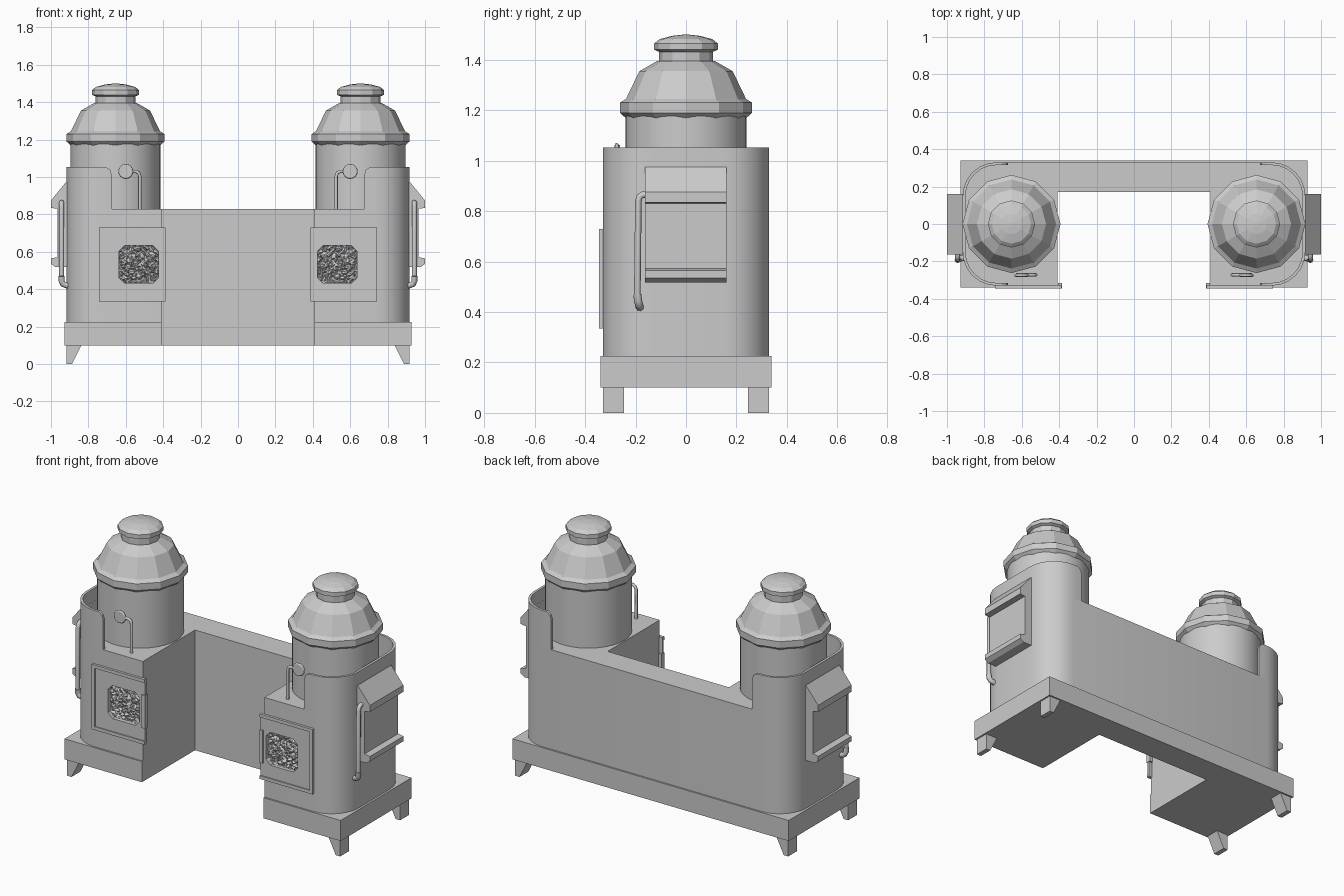
import bpy, bmesh, math, random
from mathutils import Vector

if "Cube" in bpy.data.objects:
    bpy.data.objects.remove(bpy.data.objects["Cube"])

random.seed(4)


def finish(name, bm, mirror="X", smooth=None):
    bmesh.ops.recalc_face_normals(bm, faces=bm.faces[:])
    me = bpy.data.meshes.new(name)
    bm.to_mesh(me)
    bm.free()
    if smooth:
        me.shade_smooth()
        me.set_sharp_from_angle(angle=math.radians(smooth))
    ob = bpy.data.objects.new(name, me)
    bpy.context.collection.objects.link(ob)
    if mirror:
        m = ob.modifiers.new("mirror", "MIRROR")
        m.use_axis = ["X" in mirror, "Y" in mirror, False]
        m.use_mirror_merge = False
    return ob


def prism(name, pts, a, b, plane="XY", mirror="X", smooth=None):
    """Extrude an outline: XY along z, or XZ along y."""
    bm = bmesh.new()
    put = (lambda p, d: (p[0], p[1], d)) if plane == "XY" else (lambda p, d: (p[0], d, p[1]))
    f = bm.faces.new([bm.verts.new(put(p, a)) for p in pts])
    new = bmesh.ops.extrude_face_region(bm, geom=[f])["geom"]
    shift = (0, 0, b - a) if plane == "XY" else (0, b - a, 0)
    bmesh.ops.translate(bm, verts=[v for v in new if isinstance(v, bmesh.types.BMVert)], vec=shift)
    return finish(name, bm, mirror, smooth)


def box(name, x0, x1, y0, y1, z0, z1):
    return prism(name, [(x0, y0), (x1, y0), (x1, y1), (x0, y1)], z0, z1)


def lathe(name, prof, cx, n, smooth=None):
    bm = bmesh.new()
    rings = [[bm.verts.new((cx + r * math.cos(t), r * math.sin(t), z))
              for t in [2 * math.pi * i / n for i in range(n)]] for r, z in prof]
    for a, b in zip(rings, rings[1:]):
        for i in range(n):
            j = (i + 1) % n
            bm.faces.new((a[i], a[j], b[j], b[i]))
    bm.faces.new(rings[0])
    bm.faces.new(rings[-1])
    return finish(name, bm, "X", smooth)


def pipe(name, pts, r):
    for side, s in (("right", 1), ("left", -1)):
        cu = bpy.data.curves.new(name, "CURVE")
        cu.dimensions = "3D"
        cu.bevel_depth, cu.bevel_resolution, cu.use_fill_caps = r, 2, True
        sp = cu.splines.new("POLY")
        sp.points.add(len(pts) - 1)
        for p, (x, y, z) in zip(sp.points, pts):
            p.co = (s * x, y, z, 1)
        bpy.context.collection.objects.link(bpy.data.objects.new(side + "_" + name, cu))


def corner(r, sign, n=6):
    """Rounded outer corner of a tower, running front to side to back."""
    ts = [-90 + 90 * i / n for i in range(n + 1)] if sign < 0 else [90 * i / n for i in range(n + 1)]
    return [(0.736 + r * math.cos(math.radians(t)), sign * 0.15 + r * math.sin(math.radians(t))) for t in ts]


def u_shape(half):
    return half + [(-x, y) for x, y in reversed(half)]


# U-shaped plinth and body
prism("plinth", u_shape([(0.408, 0.17), (0.408, -0.34), (0.928, -0.34), (0.928, 0.34)]),
      0.1, 0.225, mirror=None)
body = prism("body", u_shape([(0.408, 0.17), (0.408, -0.33)] + corner(0.18, -1) + corner(0.18, 1)),
             0.225, 0.83, mirror=None, smooth=30)

# Tapered feet
prism("feet", [(0.918, 0.1), (0.838, 0.1), (0.888, 0), (0.918, 0)], -0.33, -0.245, "XZ", "XY")

# Thin raised wall round the outside of each tower, rounded at its ends
ends = [(0.675, 1.01), (0.683, 1.038), (0.705, 1.053)]
top = 1.053


def wall_path(r):
    y = 0.15 + r
    return ([(x, -y, z) for x, z in ends] + [(x, v, top) for x, v in corner(r, -1) + corner(r, 1)]
            + [(x, y, z) for x, z in reversed(ends)])


bm = bmesh.new()
cols = [[bm.verts.new(c) for c in ((o[0], o[1], 0.83), (o[0], o[1], o[2]), (i[0], i[1], i[2]), (i[0], i[1], 0.83))]
        for o, i in zip(wall_path(0.18), wall_path(0.165))]
for a, b in zip(cols, cols[1:]):
    for k in range(4):
        bm.faces.new((a[k], a[(k + 1) % 4], b[(k + 1) % 4], b[k]))
bm.faces.new(cols[0])
bm.faces.new(cols[-1])
finish("tower_wall", bm, "X", 30)

# Boilers with faceted domes and caps
lathe("boiler", [(0.24, 0.83), (0.24, 1.19)], 0.655, 32, 30)
lathe("dome", [(0.24, 1.17), (0.262, 1.19), (0.262, 1.23), (0.238, 1.245), (0.185, 1.355),
               (0.115, 1.395), (0.108, 1.395), (0.108, 1.432), (0.126, 1.44), (0.126, 1.465),
               (0.105, 1.482), (0.055, 1.495), (0.01, 1.5)], 0.655, 12)

# Side hatch with sloping hood and bottom ledge
prism("side_hatch", [(0.9, 0.975), (0.918, 0.975), (1.0, 0.875), (1.0, 0.835), (0.965, 0.83),
                     (0.965, 0.572), (1.0, 0.565), (1.0, 0.535), (0.975, 0.518), (0.9, 0.518)],
      -0.162, 0.16, "XZ")

# Fire doors with chamfered windows cut into the body
door = box("fire_door", 0.387, 0.742, -0.338, -0.325, 0.335, 0.73)
x0, x1, z0, z1, c = 0.424, 0.637, 0.433, 0.633, 0.03
cutter = prism("window_cutter", [(x0 + c, z0), (x1 - c, z0), (x1, z0 + c), (x1, z1 - c),
                                 (x1 - c, z1), (x0 + c, z1), (x0, z1 - c), (x0, z0 + c)],
               -0.4, -0.285, "XZ")
cutter.hide_render = True
cutter.hide_viewport = True
for ob in (body, door):
    b = ob.modifiers.new("window", "BOOLEAN")
    b.object, b.operation, b.solver = cutter, "DIFFERENCE", "EXACT"
door.modifiers.move(1, 0)
box("door_frame_top", 0.387, 0.742, -0.345, -0.33, 0.71, 0.73)
box("door_frame_bottom", 0.387, 0.742, -0.345, -0.33, 0.335, 0.355)
box("door_frame_side", 0.722, 0.742, -0.345, -0.33, 0.355, 0.71)
box("door_latch", 0.385, 0.407, -0.345, -0.315, 0.433, 0.633)

# Rough coal bed behind each window
bm = bmesh.new()
n = 22
grid = [[bm.verts.new((0.42 + 0.221 * i / n + random.uniform(-.003, .003),
                       -0.312 + random.uniform(-0.012, 0.012),
                       0.43 + 0.206 * j / n + random.uniform(-.003, .003)))
         for j in range(n + 1)] for i in range(n + 1)]
for i in range(n):
    for j in range(n):
        bm.faces.new((grid[i][j], grid[i + 1][j], grid[i + 1][j + 1], grid[i][j + 1]))
bmesh.ops.triangulate(bm, faces=bm.faces[:])
finish("coal", bm)

# Side drain pipes with a thicker nozzle
pipe("side_pipe", [(0.943, -0.155, 0.865), (0.943, -0.172, 0.865), (0.943, -0.184, 0.857),
                   (0.943, -0.189, 0.84), (0.943, -0.193, 0.47)], 0.013)
pipe("side_nozzle", [(0.943, -0.193, 0.47), (0.943, -0.19, 0.445), (0.936, -0.186, 0.427),
                     (0.915, -0.183, 0.42), (0.9, -0.183, 0.42)], 0.016)

# Pressure gauges: stem, dial and rim
pipe("gauge_stem", [(0.6, -0.272, 1.03), (0.545, -0.272, 1.03), (0.531, -0.272, 1.022),
                    (0.525, -0.272, 1.005), (0.525, -0.272, 0.83)], 0.009)
circle = [(0.6 + 0.032 * math.cos(t), 1.03 + 0.032 * math.sin(t))
          for t in [math.pi * i / 8 for i in range(16)]]
prism("gauge_dial", circle, -0.282, -0.262, "XZ")
ring = [(x, -0.275, z) for x, z in circle]
pipe("gauge_rim", ring + ring[:1], 0.008)
